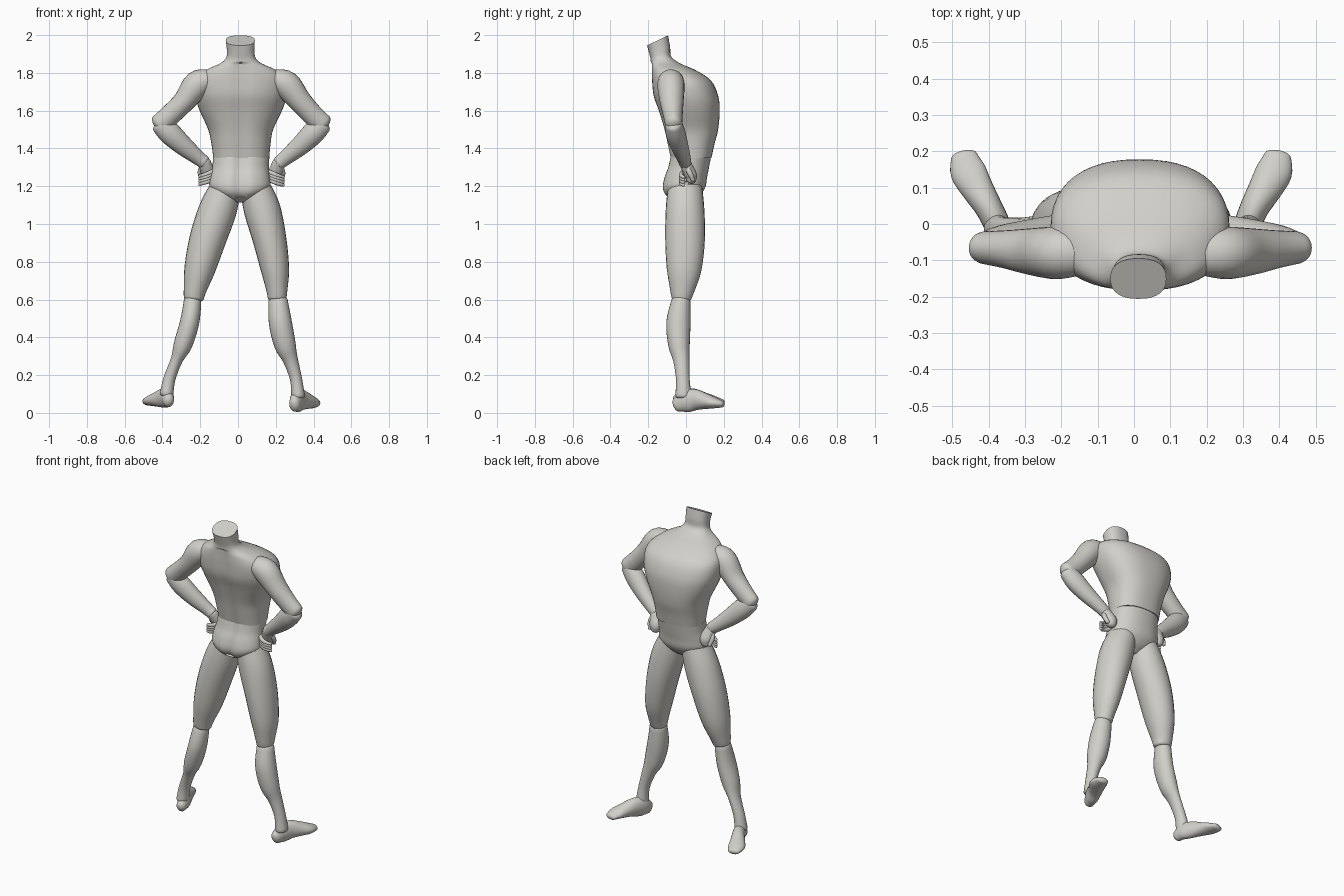
import bpy, bmesh, math
from mathutils import Vector

SIDES = 24
X, Y, Z = Vector((1, 0, 0)), Vector((0, 1, 0)), Vector((0, 0, 1))

mat = bpy.data.materials.new("warm grey")
mat.diffuse_color = (0.64, 0.63, 0.59, 1)


def smooth_rows(rows, steps=4):
    """Catmull-Rom interpolation between rows of numbers."""
    out = []
    for i in range(len(rows) - 1):
        a, b, c, d = (rows[max(i - 1, 0)], rows[i], rows[i + 1], rows[min(i + 2, len(rows) - 1)])
        for k in range(steps):
            t = k / steps
            out.append([0.5 * (2 * q + (r - p) * t + (2 * p - 5 * q + 4 * r - s) * t * t
                               + (3 * q - p - 3 * r + s) * t ** 3)
                        for p, q, r, s in zip(a, b, c, d)])
    out.append(list(rows[-1]))
    return out


def skin(name, rings):
    """Bridge closed rings of points, cap both ends, shade smooth."""
    bm = bmesh.new()
    vr = [[bm.verts.new(p) for p in ring] for ring in rings]
    n = len(vr[0])
    for a, b in zip(vr, vr[1:]):
        for i in range(n):
            bm.faces.new((a[i], a[(i + 1) % n], b[(i + 1) % n], b[i]))
    bm.faces.new(vr[0][::-1])
    bm.faces.new(vr[-1])
    bmesh.ops.recalc_face_normals(bm, faces=bm.faces)
    me = bpy.data.meshes.new(name)
    bm.to_mesh(me)
    bm.free()
    me.materials.append(mat)
    ob = bpy.data.objects.new(name, me)
    bpy.context.collection.objects.link(ob)
    bpy.context.view_layer.objects.active = ob
    for o in bpy.context.selected_objects:
        o.select_set(False)
    ob.select_set(True)
    bpy.ops.object.shade_smooth_by_angle(angle=math.radians(50))
    return ob


def limb(name, rows, ref=Y, dome=0.5, sides=SIDES):
    """Tube along (x, y, z, half width, half depth along ref) with domed ends."""
    rows = smooth_rows(rows)
    pts = [Vector(r[:3]) for r in rows]
    last = len(pts) - 1
    rings = []

    def ring(c, t, ra, rb):
        u = t.cross(ref).normalized()
        v = u.cross(t)
        return [c + u * ra * math.cos(a) + v * rb * math.sin(a)
                for a in (2 * math.pi * k / sides for k in range(sides))]

    def cap(i, t, sign):
        ra, rb = rows[i][3:]
        out = []
        for deg in (25, 50, 72, 85):
            s, c = math.sin(math.radians(deg)), math.cos(math.radians(deg))
            out.append(ring(pts[i] + t * sign * dome * min(ra, rb) * s, t, ra * c, rb * c))
        return out

    tang = [(pts[min(i + 1, last)] - pts[max(i - 1, 0)]).normalized() for i in range(last + 1)]
    rings += cap(0, tang[0], -1)[::-1]
    rings += [ring(pts[i], tang[i], *rows[i][3:]) for i in range(last + 1)]
    rings += cap(last, tang[last], 1)
    return skin(name, rings)


def trunk(name, rows, groove, n=2.4):
    """Stack of rounded sections (z, centre x, back y, front y, half width, tilt)."""
    rings = []
    for z, cx, y0, y1, rx, tilt in smooth_rows(rows):
        cy, ry, ring = (y0 + y1) / 2, (y1 - y0) / 2, []
        for k in range(48):
            a = 2 * math.pi * k / 48
            c, s = math.cos(a), math.sin(a)
            dx = rx * math.copysign(abs(c) ** (2 / n), c)
            dy = ry * math.copysign(abs(s) ** (2 / n), s)
            g = groove * math.exp(-(dx / 0.03) ** 2) if s < 0 and rx > 0.1 else 0
            ring.append((cx + dx, cy + dy + g, z + tilt * dy))
        rings.append(ring)
    return skin(name, rings)


# chest, shoulders and neck
trunk("torso", [
    (1.35, .017, -.085, .135, .148, 0), (1.42, .016, -.100, .150, .156, 0),
    (1.50, .014, -.118, .170, .172, 0), (1.60, .015, -.147, .178, .218, 0),
    (1.68, .016, -.174, .170, .243, 0), (1.76, .017, -.182, .132, .240, 0),
    (1.815, .016, -.184, .050, .185, 0), (1.85, .015, -.186, -.030, .110, 0),
    (1.88, .015, -.188, -.078, .078, .1), (1.92, .014, -.195, -.084, .073, .3),
    (1.972, .012, -.206, -.095, .077, .48)], groove=.012)

# hips
trunk("pelvis", [
    (1.355, .017, -.088, .132, .149, 0), (1.30, .014, -.100, .122, .150, 0),
    (1.25, .011, -.118, .112, .158, 0), (1.20, .010, -.128, .104, .161, 0),
    (1.165, .010, -.122, .085, .132, 0), (1.14, .010, -.100, .062, .090, 0),
    (1.115, .010, -.055, .025, .035, 0)], groove=.022, n=2.2)

# thighs
limb("left_thigh", [
    (-.062, -.005, 1.20, .080, .090), (-.105, -.005, 1.08, .100, .102),
    (-.160, -.005, .92, .097, .105), (-.203, -.010, .76, .082, .092),
    (-.228, -.020, .65, .060, .065), (-.234, -.024, .605, .053, .052)], dome=.3)
limb("right_thigh", [
    (.088, -.005, 1.20, .080, .090), (.127, -.005, 1.08, .097, .102),
    (.167, -.005, .92, .089, .105), (.196, -.010, .76, .075, .092),
    (.206, -.020, .65, .056, .065), (.207, -.024, .605, .049, .052)], dome=.3)

# lower legs
limb("left_shin", [
    (-.240, -.026, .595, .046, .050), (-.256, -.040, .48, .051, .064),
    (-.292, -.037, .36, .049, .057), (-.325, -.025, .28, .032, .043),
    (-.363, -.017, .18, .032, .036), (-.378, -.014, .10, .036, .042)])
limb("right_shin", [
    (.212, -.026, .595, .051, .050), (.224, -.040, .48, .061, .064),
    (.249, -.037, .36, .057, .057), (.278, -.025, .28, .040, .043),
    (.307, -.017, .18, .032, .036), (.318, -.014, .09, .036, .042)])

# feet, heel to toe
limb("left_foot", [
    (-.368, -.045, .064, .029, .035), (-.376, -.005, .078, .036, .050),
    (-.400, .045, .078, .038, .050), (-.430, .095, .071, .044, .038),
    (-.457, .145, .064, .049, .027), (-.468, .188, .056, .036, .018)], ref=Z, dome=.8)
limb("right_foot", [
    (.300, -.045, .044, .029, .040), (.312, -.005, .060, .037, .058),
    (.332, .045, .069, .040, .057), (.360, .095, .063, .046, .044),
    (.386, .145, .054, .050, .031), (.396, .188, .047, .037, .019)], ref=Z, dome=.8)

# upper arms
limb("left_upper_arm", [
    (-.150, -.080, 1.765, .055, .062), (-.215, -.080, 1.738, .074, .072),
    (-.285, -.076, 1.650, .059, .064), (-.350, -.070, 1.585, .056, .053),
    (-.412, -.065, 1.530, .055, .045)], dome=.7)
limb("right_upper_arm", [
    (.190, -.080, 1.765, .055, .062), (.255, -.080, 1.738, .074, .072),
    (.325, -.076, 1.655, .062, .064), (.388, -.070, 1.585, .057, .053),
    (.446, -.065, 1.530, .055, .045)], dome=.7)

# forearms
limb("left_forearm", [
    (-.408, -.066, 1.530, .054, .044), (-.360, -.055, 1.480, .060, .052),
    (-.290, -.035, 1.415, .052, .047), (-.210, -.010, 1.350, .039, .036),
    (-.180, -.005, 1.328, .036, .033)])
limb("right_forearm", [
    (.444, -.066, 1.530, .054, .044), (.397, -.055, 1.480, .060, .052),
    (.330, -.035, 1.415, .052, .047), (.245, -.010, 1.345, .039, .036),
    (.217, -.005, 1.323, .036, .033)])

# hands resting on the hips, fingers curled to the back
for side, s, wx, wz in (("left", 1, -.180, 1.328), ("right", -1, .217, 1.323)):
    def place(rows):
        return [(wx + s * x, -.005 + y, wz + z, a, b) for x, y, z, a, b in rows]

    limb(side + "_palm", place([
        (0, 0, 0, .034, .030), (.012, .014, -.030, .036, .032),
        (.022, .030, -.065, .038, .033), (.020, .034, -.090, .030, .026)]), dome=.8)
    for i in range(4):
        d = -.014 * i
        limb(f"{side}_finger_{i + 1}", place([
            (.044, .030, -.045 + d, .012, .012), (.046, -.010, -.050 + d, .012, .012),
            (.010, -.022, -.065 + d, .011, .011), (-.022, -.008, -.075 + d, .009, .009)]),
            ref=Z, dome=.9, sides=12)
    limb(side + "_thumb", place([
        (-.008, .008, -.018, .015, .015), (-.020, .026, -.055, .014, .014),
        (-.012, .042, -.090, .011, .011)]), dome=.9, sides=12)
